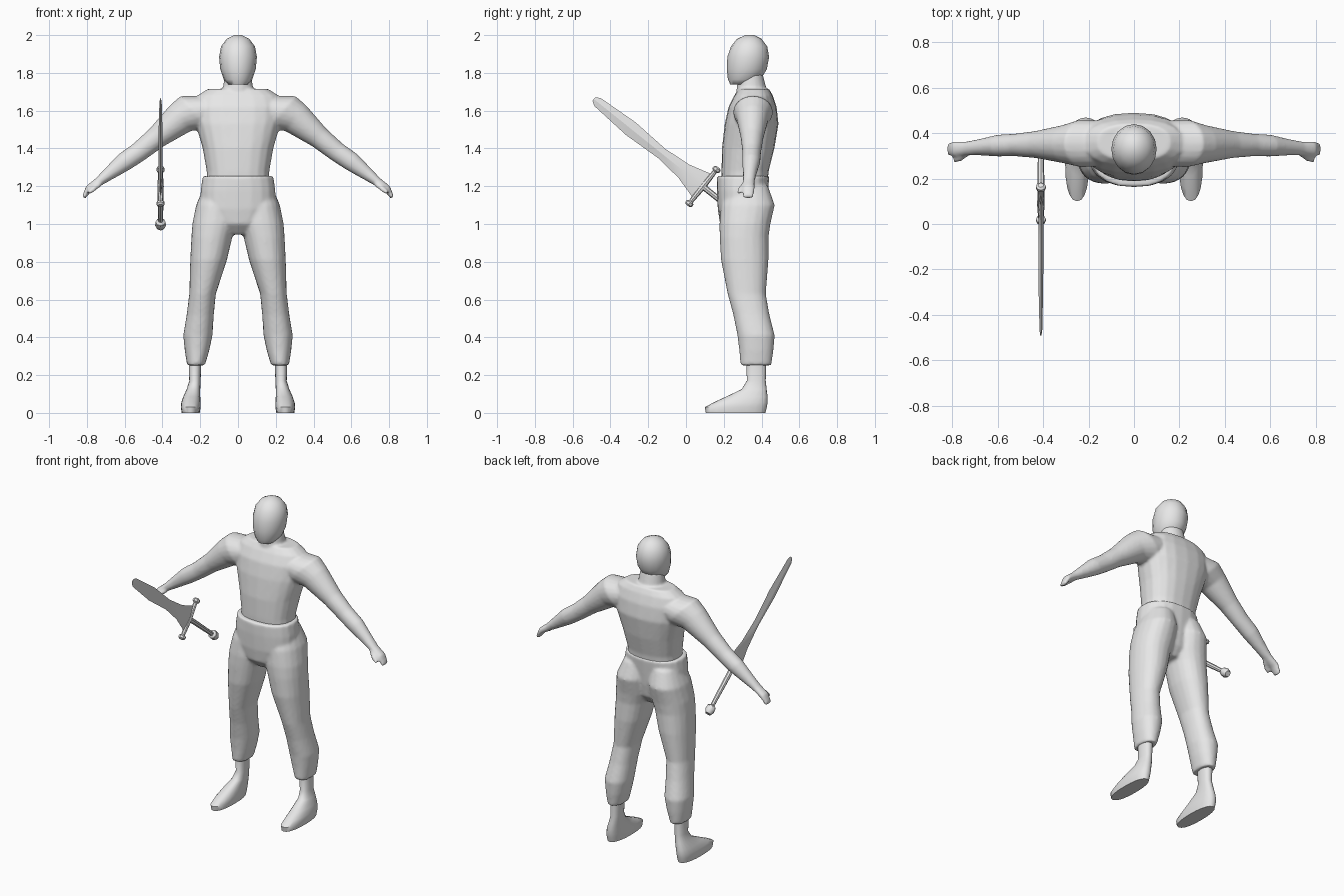
import bpy, bmesh, math
from mathutils import Matrix, Vector

cube = bpy.data.objects.get("Cube")
if cube:
    bpy.data.objects.remove(cube, do_unlink=True)

# One plain clay grey for everything
grey = bpy.data.materials.new("clay_grey")
grey.use_nodes = True
grey.diffuse_color = (0.8, 0.8, 0.8, 1)
grey.node_tree.nodes["Principled BSDF"].inputs["Base Color"].default_value = grey.diffuse_color


def oval(center, across, along, sides=20, power=2.0):
    """Rounded ring of points spanned by two radius vectors."""
    points = []
    for i in range(sides):
        angle = math.tau * i / sides
        c, s = math.cos(angle), math.sin(angle)
        cx = math.copysign(abs(c) ** (2 / power), c)
        sy = math.copysign(abs(s) ** (2 / power), s)
        points.append(Vector(center) + Vector(across) * cx + Vector(along) * sy)
    return points


def level(z, x0, x1, y0, y1, **shape):
    """Horizontal ring given by its extents."""
    return oval(((x0 + x1) / 2, (y0 + y1) / 2, z),
                ((x1 - x0) / 2, 0, 0), (0, (y1 - y0) / 2, 0), **shape)


def loft(bm, rings, mirror=False):
    """Capped skin through the rings, optionally repeated on the other side."""
    for side in ((1, -1) if mirror else (1,)):
        loops = [[bm.verts.new((p.x * side, p.y, p.z)) for p in ring] for ring in rings]
        for low, high in zip(loops, loops[1:]):
            for i in range(len(low)):
                j = (i + 1) % len(low)
                bm.faces.new((low[i], low[j], high[j], high[i]))
        bm.faces.new(loops[0])
        bm.faces.new(loops[-1])


def finish(name, bm, fuse=0, angle=40):
    """Turn the bmesh into an object; fuse blends overlapping volumes."""
    bmesh.ops.recalc_face_normals(bm, faces=bm.faces)
    mesh = bpy.data.meshes.new(name)
    bm.to_mesh(mesh)
    bm.free()
    mesh.materials.append(grey)
    obj = bpy.data.objects.new(name, mesh)
    bpy.context.collection.objects.link(obj)
    bpy.ops.object.select_all(action="DESELECT")
    obj.select_set(True)
    bpy.context.view_layer.objects.active = obj
    if fuse:
        remesh = obj.modifiers.new("fuse", "REMESH")
        remesh.mode = "VOXEL"
        remesh.voxel_size = fuse
        remesh.use_smooth_shade = True
        relax = obj.modifiers.new("relax", "SMOOTH")
        relax.factor = 0.5
        relax.iterations = 6
    else:
        bpy.ops.object.shade_smooth_by_angle(angle=math.radians(angle))
    return obj


# Torso, neck and arms, blended into one body
bm = bmesh.new()
torso = [(1.2, .165, .19, .43), (1.28, .166, .188, .438), (1.4, .187, .19, .468),
         (1.53, .225, .205, .49), (1.62, .235, .225, .48), (1.68, .215, .255, .46),
         (1.715, .16, .28, .44)]
loft(bm, [level(z, -w, w, y0, y1, power=2.4) for z, w, y0, y1 in torso])
neck = [(1.64, .1, .26, .45), (1.72, .08, .268, .425), (1.8, .07, .28, .405)]
loft(bm, [level(z, -w, w, y0, y1) for z, w, y0, y1 in neck])

# Arm rings: x, y, z, thickness seen from the front, depth
slope = Vector((.65, 0, .76))
arm = [(.14, .355, 1.61, .09, .1), (.23, .355, 1.59, .115, .105), (.305, .352, 1.56, .088, .085),
       (.43, .35, 1.458, .06, .06), (.52, .348, 1.385, .053, .05), (.6, .345, 1.33, .051, .048),
       (.68, .338, 1.268, .036, .036), (.74, .332, 1.222, .024, .031),
       (.79, .33, 1.187, .02, .034), (.818, .33, 1.14, .011, .028)]
loft(bm, [oval((x, y, z), slope * t, (0, d, 0)) for x, y, z, t, d in arm], mirror=True)
thumb = [(.73, .315, 1.215, .015), (.765, .288, 1.185, .014), (.792, .28, 1.165, .01)]
loft(bm, [oval((x, y, z), slope * r, (0, r, 0)) for x, y, z, r in thumb], mirror=True)
finish("torso_and_arms", bm, fuse=.008)

# Head
bm = bmesh.new()
head = [(1.738, .05, .235, .34), (1.765, .075, .222, .395), (1.82, .094, .216, .428),
        (1.885, .1, .219, .44), (1.94, .09, .238, .43), (1.98, .06, .27, .4), (2, .02, .315, .36)]
loft(bm, [level(z, -w, w, y0, y1, sides=16) for z, w, y0, y1 in head])
finish("head", bm, angle=60)

# Trousers: pelvis and two legs blended together
bm = bmesh.new()
pelvis = [(1.255, .187, .163, .442), (1.18, .198, .163, .435), (1.08, .2, .168, .425),
          (1, .15, .18, .41), (.945, .06, .23, .37)]
loft(bm, [level(z, -w, w, y0, y1, power=2.3) for z, w, y0, y1 in pelvis])
leg = [(1.2, .01, .18, .22, .435), (1.1, .004, .222, .185, .47), (1, .008, .242, .177, .447),
       (.93, .03, .247, .178, .437), (.81, .058, .253, .185, .437), (.63, .117, .258, .22, .423),
       (.52, .128, .272, .25, .442), (.41, .135, .29, .272, .47), (.33, .152, .282, .282, .463),
       (.252, .175, .27, .288, .452)]
loft(bm, [level(*ring, power=2.2) for ring in leg], mirror=True)
finish("trousers", bm, fuse=.009)

# Bare feet with flat soles, running up into the cuffs
bm = bmesh.new()
foot = [(0, .203, .298, .105, .42), (.03, .198, .303, .1, .428), (.055, .198, .3, .145, .432),
        (.085, .2, .29, .21, .432), (.125, .2, .272, .295, .427), (.17, .198, .258, .322, .422),
        (.3, .193, .262, .32, .425)]
loft(bm, [level(*ring, power=2.3) for ring in foot], mirror=True)
finish("feet", bm, angle=50)

# Sword, built tip first along its own z axis
def place(obj):
    obj.location = (-.41, -.48, 1.655)
    obj.rotation_euler.x = math.atan2(-.78, -.625)


bm = bmesh.new()
blade = [(-.01, .012, .003), (.015, .027, .006), (.24, .042, .01), (.45, .031, .011),
         (.6, .045, .011), (.725, .08, .011)]
loft(bm, [oval((0, 0, t), (thick, 0, 0), (0, half, 0), sides=4) for t, half, thick in blade])
place(finish("sword_blade", bm, angle=20))

bm = bmesh.new()
guard = [(-.13, .012), (-.122, .022), (-.108, .022), (-.1, .012), (0, .017),
         (.1, .012), (.108, .022), (.122, .022), (.13, .012)]
loft(bm, [oval((0, s, .73), (r, 0, 0), (0, 0, r), sides=8) for s, r in guard])
place(finish("sword_guard", bm))

bm = bmesh.new()
grip = [(.73, .016), (.88, .015), (1.02, .013), (1.03, .026), (1.06, .029), (1.08, .018)]
loft(bm, [oval((0, 0, t), (r, 0, 0), (0, r, 0), sides=8) for t, r in grip])
place(finish("sword_grip_and_pommel", bm))
